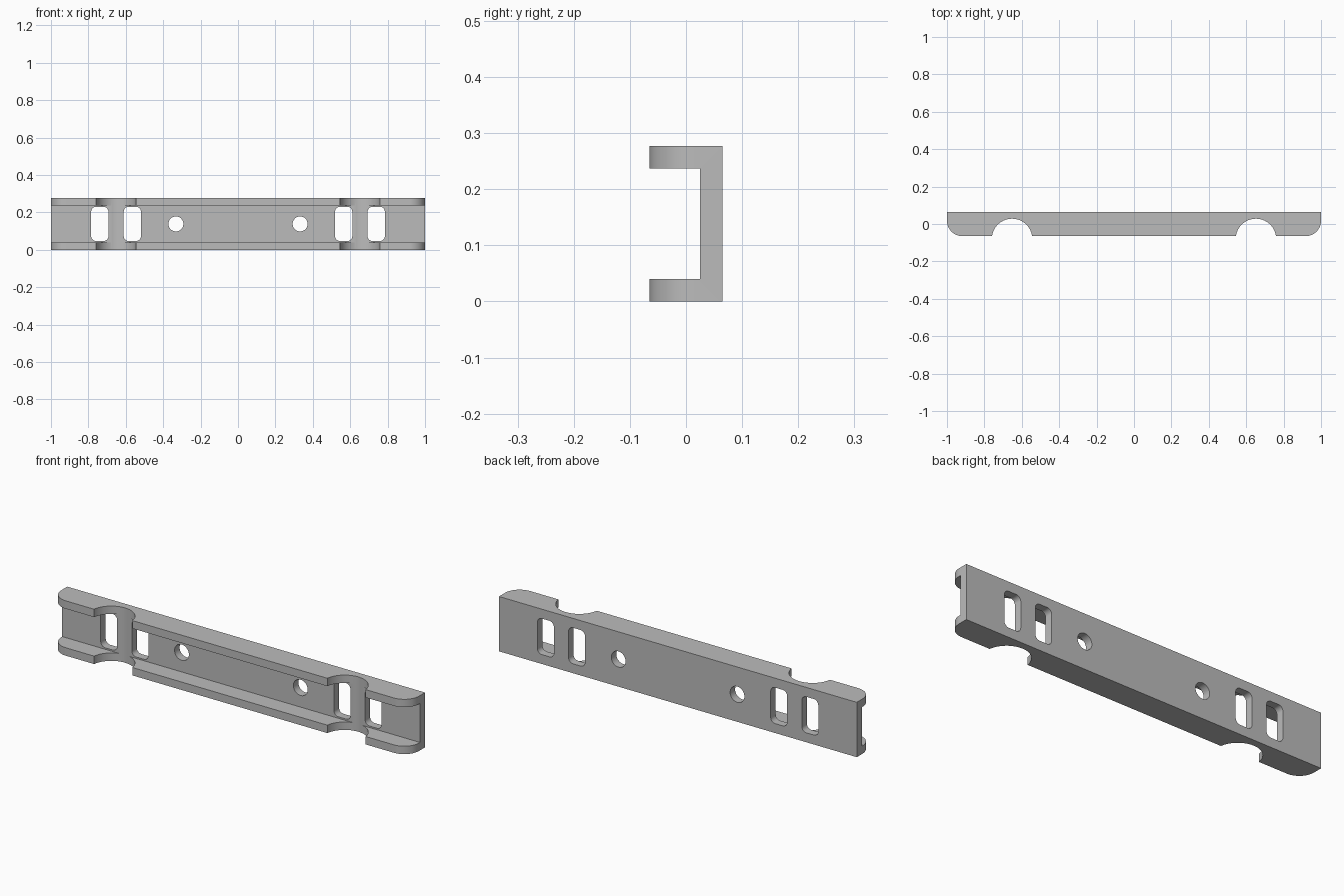
import bpy
import bmesh
from math import cos, sin, pi, asin, radians

cube = bpy.data.objects.get("Cube")
if cube:
    bpy.data.objects.remove(cube, do_unlink=True)

HEIGHT, DEPTH, WALL = 0.277, 0.065, 0.04
NOTCH_X, NOTCH_HALF, NOTCH_R = 0.652, 0.107, 0.108
END_R = 0.083

steel = bpy.data.materials.new("grey_steel")
steel.use_nodes = True
GREY = (0.5, 0.5, 0.5, 1)
steel.diffuse_color = GREY
steel.node_tree.nodes["Principled BSDF"].inputs["Base Color"].default_value = GREY


def arc(cx, cy, r, start, end, n):
    """Points on a circular arc, both ends included."""
    angles = [start + (end - start) * i / n for i in range(n + 1)]
    return [(cx + r * cos(a), cy + r * sin(a)) for a in angles]


def prism(name, outline, low, high, place):
    """Extrude a closed outline; place maps (u, v, w) to a 3D point."""
    bm = bmesh.new()
    face = bm.faces.new([bm.verts.new(place(u, v, low)) for u, v in outline])
    shift = [b - a for a, b in zip(place(0, 0, low), place(0, 0, high))]
    ext = bmesh.ops.extrude_face_region(bm, geom=[face], use_keep_orig=True)
    moved = [v for v in ext["geom"] if isinstance(v, bmesh.types.BMVert)]
    bmesh.ops.translate(bm, verts=moved, vec=shift)
    bmesh.ops.recalc_face_normals(bm, faces=bm.faces)
    mesh = bpy.data.meshes.new(name)
    bm.to_mesh(mesh)
    bm.free()
    mesh.materials.append(steel)
    obj = bpy.data.objects.new(name, mesh)
    bpy.context.collection.objects.link(obj)
    return obj


def along_z(u, v, w):
    return (u, v, w)


def along_y(u, v, w):
    return (u, w, v)


# Half of the plan outline: centre front, notch, rounded end, back corner
a = asin(NOTCH_HALF / NOTCH_R)
notch_y = -DEPTH - NOTCH_R * cos(a)
half = arc(NOTCH_X, notch_y, NOTCH_R, pi / 2 + a, pi / 2 - a, 32)
half += arc(1 - END_R, END_R - DEPTH, END_R, -pi / 2, 0, 16)
half.append((1, DEPTH))
outline = half + [(-x, y) for x, y in reversed(half)]
channel = prism("bracket_channel", outline, 0, HEIGHT, along_z)

# Channel groove between the two flanges
groove = [(-1.1, WALL), (1.1, WALL), (1.1, HEIGHT - WALL), (-1.1, HEIGHT - WALL)]
cutters = [prism("groove_cutter", groove, -0.2, DEPTH - WALL, along_y)]

# Rounded slots and round bolt holes through the web
mid = HEIGHT / 2
for side in (-1, 1):
    for x in (0.565, 0.739):
        slot = []
        for i, (sx, sz) in enumerate([(1, 1), (-1, 1), (-1, -1), (1, -1)]):
            slot += arc(side * x + sx * 0.021, mid + sz * 0.066, 0.025,
                        i * pi / 2, (i + 1) * pi / 2, 8)
        cutters.append(prism("slot_cutter", slot, -0.01, 0.2, along_y))
    hole = arc(side * 0.332, mid, 0.04, 0, 2 * pi, 48)[:-1]
    cutters.append(prism("hole_cutter", hole, -0.01, 0.2, along_y))

# Apply the cuts, then drop the cutters
bpy.context.view_layer.objects.active = channel
channel.select_set(True)
for cutter in cutters:
    cutter.hide_render = True
    mod = channel.modifiers.new("cut", "BOOLEAN")
    mod.operation = "DIFFERENCE"
    mod.solver = "EXACT"
    mod.object = cutter
    bpy.ops.object.modifier_apply(modifier=mod.name)
    bpy.data.objects.remove(cutter, do_unlink=True)

bpy.ops.object.shade_smooth_by_angle(angle=radians(30))
